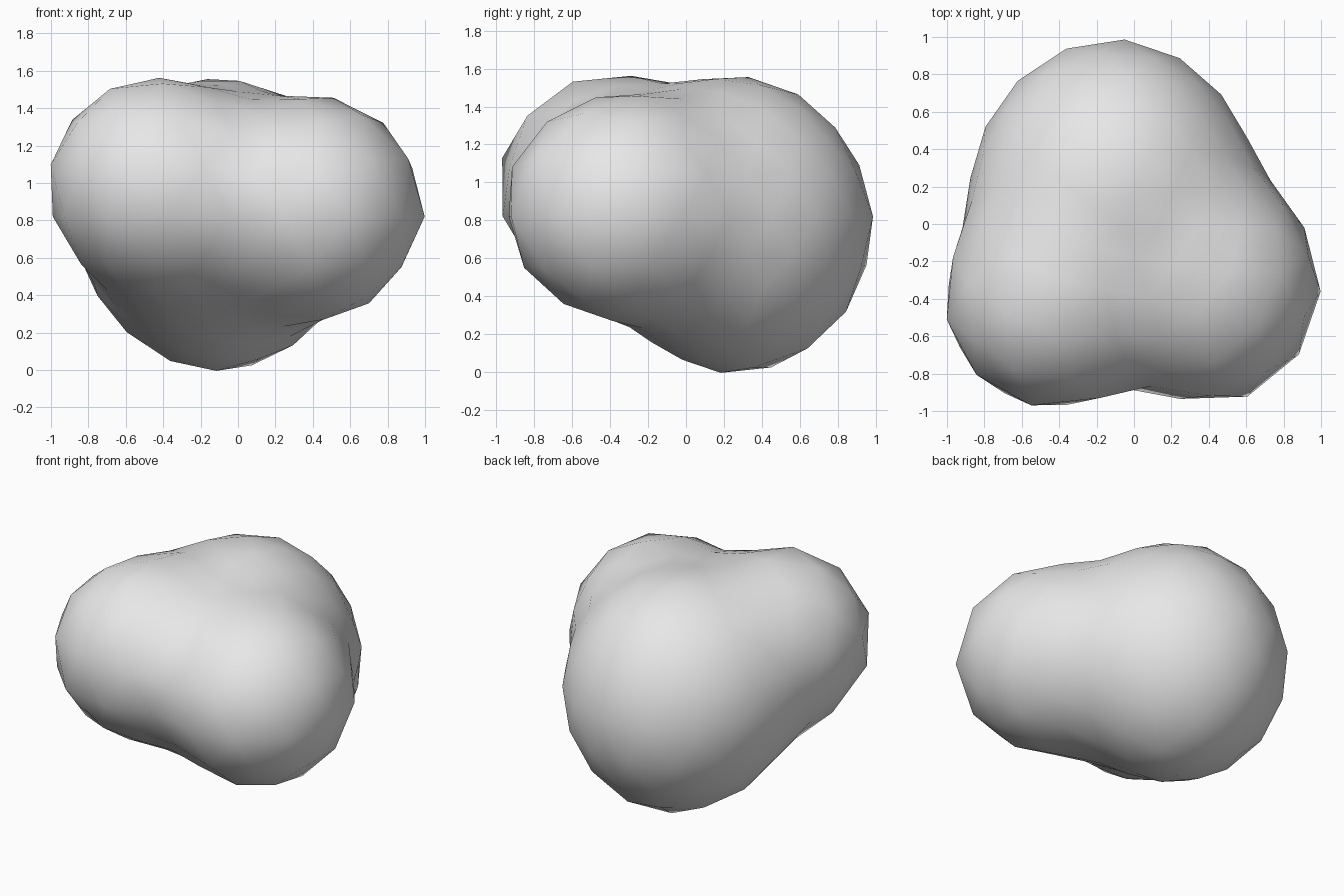
import bpy
import bmesh
import math
from mathutils import Vector

default_cube = bpy.data.objects.get("Cube")
if default_cube:
    bpy.data.objects.remove(default_cube, do_unlink=True)

# Rounded lobes: centre and radii
LOBES = [
    (Vector((-0.45, -0.42, 0.99)), Vector((0.57, 0.58, 0.57))),  # front right
    (Vector((0.43, -0.34, 0.87)), Vector((0.57, 0.62, 0.59))),   # front left
    (Vector((-0.11, 0.28, 0.77)), Vector((0.72, 0.71, 0.78))),   # back
    (Vector((0.00, -0.11, 0.85)), Vector((0.48, 0.57, 0.50))),   # core filling
    (Vector((-0.50, 0.00, 0.88)), Vector((0.30, 0.40, 0.42))),   # right waist
]
BLEND = 0.11
ROUNDNESS = 1.9
MIDDLE = Vector((-0.05, -0.02, 0.82))


def blob_field(p):
    """Smooth union of the lobes: negative inside, positive outside."""
    total = 0.0
    for centre, radii in LOBES:
        powers = [abs((p[i] - centre[i]) / radii[i]) ** ROUNDNESS for i in range(3)]
        distance = (sum(powers) ** (1 / ROUNDNESS) - 1) * sum(radii) / 3
        total += math.exp(-distance / BLEND)
    return -BLEND * math.log(total)


def surface_point(direction):
    """Find where a ray from the middle leaves the blended lobes."""
    near, far = 0.0, 2.0
    for _ in range(30):
        mid = (near + far) / 2
        if blob_field(MIDDLE + direction * mid) < 0:
            near = mid
        else:
            far = mid
    return MIDDLE + direction * near


def make_material(name, colour):
    material = bpy.data.materials.new(name)
    material.use_nodes = True
    material.diffuse_color = colour
    for node in material.node_tree.nodes:
        if node.type == "BSDF_PRINCIPLED":
            node.inputs["Base Color"].default_value = colour
    return material


# Low-poly sphere pushed out to the blended lobes
bm = bmesh.new()
bmesh.ops.create_icosphere(bm, subdivisions=3, radius=1)
for vert in bm.verts:
    vert.co = surface_point(vert.co.normalized())
for face in bm.faces:
    face.smooth = True
bmesh.ops.recalc_face_normals(bm, faces=bm.faces)

mesh = bpy.data.meshes.new("lumpy_boulder")
bm.to_mesh(mesh)
bm.free()
mesh.materials.append(make_material("light grey", (0.8, 0.8, 0.8, 1)))
boulder = bpy.data.objects.new("lumpy_boulder", mesh)
bpy.context.collection.objects.link(boulder)
